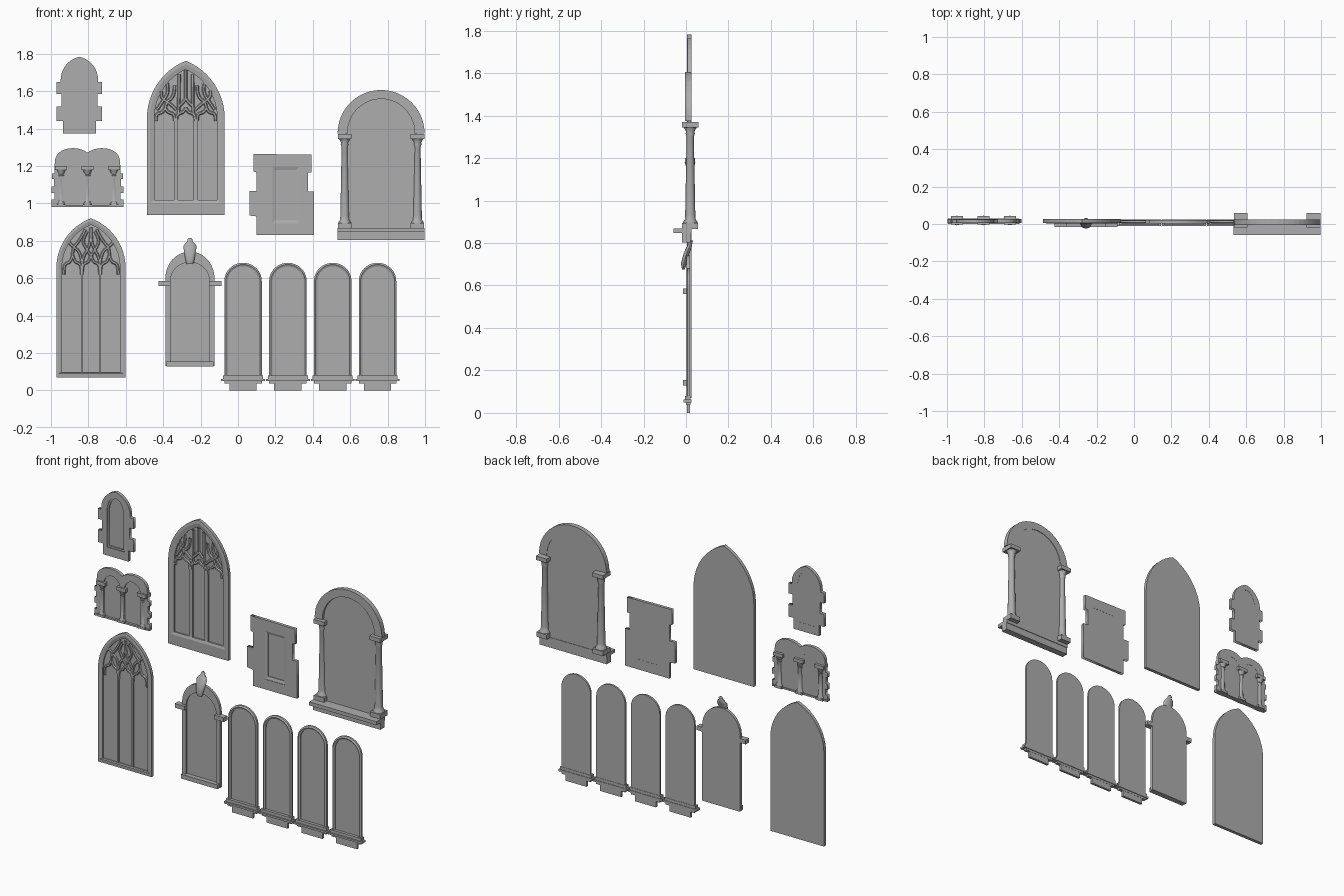
import bpy, bmesh
from math import pi, sin, cos, sqrt, atan2

cube = bpy.data.objects.get("Cube")
if cube:
    bpy.data.objects.remove(cube, do_unlink=True)

stone = bpy.data.materials.new("grey_stone")
stone.use_nodes = True
GREY = (0.42, 0.42, 0.42, 1)
stone.diffuse_color = GREY
stone.node_tree.nodes["Principled BSDF"].inputs["Base Color"].default_value = GREY


def add(name, mesh, smooth=False):
    mesh.materials.clear()
    mesh.materials.append(stone)
    ob = bpy.data.objects.new(name, mesh)
    bpy.context.collection.objects.link(ob)
    if smooth:
        bpy.ops.object.select_all(action='DESELECT')
        ob.select_set(True)
        bpy.context.view_layer.objects.active = ob
        bpy.ops.object.shade_smooth_by_angle(angle=0.7)
    return ob


def skin(name, rings, smooth=False):
    """Solid through rings of equal point count, capped at both ends."""
    bm = bmesh.new()
    loops = [[bm.verts.new(p) for p in ring] for ring in rings]
    n = len(loops[0])
    for a, b in zip(loops, loops[1:]):
        for i in range(n):
            j = (i + 1) % n
            bm.faces.new((a[i], a[j], b[j], b[i]))
    bm.faces.new(loops[0][::-1])
    bm.faces.new(loops[-1])
    bmesh.ops.recalc_face_normals(bm, faces=bm.faces)
    mesh = bpy.data.meshes.new(name)
    bm.to_mesh(mesh)
    bm.free()
    return add(name, mesh, smooth)


def loft(name, loops, smooth=False):
    """Stack of xz outlines, each at its own y."""
    return skin(name, [[(x, y, z) for x, z in o] for o, y in loops], smooth)


def rect(x0, x1, z0, z1):
    return [(x0, z0), (x1, z0), (x1, z1), (x0, z1)]


def box(name, cx, half, z0, z1, y0, y1):
    return loft(name, [(rect(cx - half, cx + half, z0, z1), y0),
                       (rect(cx - half, cx + half, z0, z1), y1)])


def arch(cx, half, z0, spring, top, pointed=False, n=12):
    """Outline with a straight foot and a round or pointed head."""
    h = top - spring
    pts = [(cx - half, z0), (cx + half, z0)]
    if not pointed:
        return pts + [(cx + half * cos(pi * i / (2 * n)), spring + h * sin(pi * i / (2 * n)))
                      for i in range(2 * n + 1)]
    r = (half * half + h * h) / (2 * half)
    end = atan2(h, r - half)
    side = [(half - r + r * cos(end * i / n), spring + r * sin(end * i / n)) for i in range(n + 1)]
    side[-1] = (0, top)
    return pts + [(cx + x, z) for x, z in side] + [(cx - x, z) for x, z in side[-2::-1]]


def from_curve(name, cu, y, smooth=False):
    tmp = bpy.data.objects.new(name + "_curve", cu)
    bpy.context.collection.objects.link(tmp)
    dg = bpy.context.evaluated_depsgraph_get()
    mesh = bpy.data.meshes.new_from_object(tmp.evaluated_get(dg))
    bpy.data.objects.remove(tmp, do_unlink=True)
    for v in mesh.vertices:
        x, up, depth = v.co
        v.co = (x, y - depth, up)
    return add(name, mesh, smooth)


def holed_slab(name, outlines, y0, y1):
    """Flat slab whose later outlines are openings."""
    cu = bpy.data.curves.new(name, 'CURVE')
    cu.dimensions, cu.fill_mode, cu.extrude = '2D', 'BOTH', (y1 - y0) / 2
    for o in outlines:
        sp = cu.splines.new('POLY')
        sp.points.add(len(o) - 1)
        for p, (x, z) in zip(sp.points, o):
            p.co = (x, z, 0, 1)
        sp.use_cyclic_u = True
    return from_curve(name, cu, (y0 + y1) / 2)


def tracery(name, cx, paths, r, y=0.012):
    """Rounded stone bars; every path is mirrored about cx."""
    cu = bpy.data.curves.new(name, 'CURVE')
    cu.dimensions, cu.bevel_depth, cu.bevel_resolution = '3D', r, 1
    for path in paths:
        for s in (1, -1):
            sp = cu.splines.new('NURBS')
            sp.points.add(len(path) - 1)
            for p, (x, z) in zip(sp.points, path):
                p.co = (cx + s * x, z, 0, 1)
            sp.order_u, sp.use_endpoint_u, sp.resolution_u = 3, True, 4
    return from_curve(name, cu, y, True)


def turned(name, x, y, profile, n=16):
    return skin(name, [[(x + r * cos(2 * pi * i / n), y + r * sin(2 * pi * i / n), z)
                        for i in range(n)] for r, z in profile], True)


def ogee(cx, half, z, rise):
    """Half of a light head, drawn on both sides of its own axis."""
    shape = [(1, 0), (1, 0.4), (0.75, 0.6), (0.25, 0.65), (0, 1)]
    return [[(cx + s * half * u, z + rise * v) for u, v in shape] for s in (1, -1)]


# Four round-headed lancets on stepped sills
for k in range(4):
    cx, tag = 0.027 + 0.2397 * k, f"lancet_{k + 1}"
    ring = [arch(cx, 0.1 - d, 0.07, 0.585, 0.682 - d) for d in (0, 0.009, 0.019)]
    loft(tag + "_panel", [(ring[0], 0.02), (ring[0], 0.008), (ring[1], 0.002),
                          (ring[2], 0.007), (ring[2], 0.013)])
    box(tag + "_plinth", cx, 0.107, 0.062, 0.08, -0.005, 0.022)
    box(tag + "_ledge", cx, 0.117, 0.05, 0.062, -0.012, 0.025)
    box(tag + "_step", cx, 0.1, 0.037, 0.05, 0.0, 0.021)
    box(tag + "_foot", cx, 0.073, 0.0, 0.037, 0.005, 0.02)

# Niche window with imposts and a carved keystone
cx = -0.257
outer, inner = arch(cx, 0.131, 0.13, 0.6, 0.742), arch(cx, 0.104, 0.155, 0.585, 0.685)
loft("niche_panel", [(outer, 0.02), (outer, 0.003), (inner, 0.003), (inner, 0.013)])
box("niche_sill", cx, 0.126, 0.128, 0.155, -0.015, 0.02)
for s in (1, -1):
    box("niche_impost", cx + s * 0.136, 0.033, 0.559, 0.585, -0.015, 0.02)
stations = [(0.675, 0.017, 0.006, -0.012), (0.70, 0.024, 0.013, -0.011), (0.735, 0.03, 0.014, -0.002),
            (0.77, 0.036, 0.013, 0.01), (0.785, 0.026, 0.012, 0.017), (0.797, 0.014, 0.009, 0.02),
            (0.808, 0.014, 0.009, 0.023), (0.815, 0.006, 0.005, 0.024)]
skin("niche_keystone", [[(cx + a * cos(pi * i / 6), y + b * sin(pi * i / 6), z) for i in range(12)]
                        for z, a, b, y in stations], True)

# Large round arch carried by two columns
cx = 0.765
sheet = arch(cx, 0.19, 0.86, 1.374, 1.58)
loft("portal_panel", [(sheet, 0.022), (sheet, 0.01)])
band = arch(cx, 0.2325, 0, 1.374, 1.606)[2:] + arch(cx, 0.18, 0, 1.374, 1.558)[:1:-1]
loft("portal_arch", [(band, 0.025), (band, -0.005)])
box("portal_base", cx, 0.2325, 0.803, 0.846, -0.02, 0.021)
box("portal_sill", cx, 0.2325, 0.846, 0.868, -0.058, 0.025)
for s in (1, -1):
    x = cx + s * 0.194
    turned("portal_column", x, 0.02, [(0.034, 0.89), (0.034, 0.9), (0.026, 0.91), (0.024, 0.93),
                                      (0.017, 1.3), (0.022, 1.315), (0.02, 1.325), (0.031, 1.345)])
    box("portal_column_base", x, 0.036, 0.866, 0.895, -0.018, 0.056)
    box("portal_capital", x, 0.037, 1.345, 1.37, -0.02, 0.058)

# Two three-light pointed windows: shared frame and mullions
def pointed_window(tag, cx, half, z0, spring, top, edge, foot, bay, mull, head):
    out = arch(cx, half, z0, spring, top, True)
    mid = arch(cx, half - edge * 0.4, z0 + foot * 0.8, spring, top - edge * 0.5, True)
    inn = arch(cx, half - edge, z0 + foot, spring, top - edge * 1.15, True)
    loft(tag + "_frame", [(out, 0.027), (out, 0.006), (mid, 0.004), (inn, 0.009), (inn, 0.018)])
    for s in (1, -1):
        box(tag + "_mullion", cx + s * bay / 2, mull, z0 + foot, head, 0.008, 0.02)


pointed_window("west_window", -0.786, 0.185, 0.07, 0.655, 0.92, 0.03, 0.026, 0.098, 0.005, 0.65)
bars = [p for c in (0, 0.098) for p in ogee(c, 0.047, 0.62, 0.1)]
bars += [[(0.049, 0.64), (0.049, 0.7), (0.02, 0.75), (0, 0.8), (0, 0.87)],
         [(0.049, 0.68), (0.055, 0.74), (0.1, 0.77), (0.125, 0.8)],
         [(0.098, 0.72), (0.1, 0.76), (0.06, 0.8), (0.03, 0.86)],
         [(0, 0.72), (0.035, 0.77), (0.045, 0.81), (0.02, 0.85)]]
tracery("west_window_tracery", -0.786, bars, 0.008, 0.014)

pointed_window("great_window", -0.279, 0.208, 0.937, 1.455, 1.762, 0.04, 0.08, 0.105, 0.012, 1.47)
bars = [p for c in (0, 0.11) for p in ogee(c, 0.05, 1.44, 0.07)]
bars += [[(0.04, 1.47), (0.036, 1.53), (0.036, 1.69)],
         [(0, 1.56), (0, 1.71)],
         [(0, 1.56), (0.018, 1.535), (0.036, 1.52)],
         [(0.11, 1.5), (0.11, 1.54), (0.06, 1.57), (0.06, 1.63)],
         [(0.05, 1.5), (0.08, 1.53), (0.14, 1.57), (0.13, 1.6)],
         [(0.155, 1.5), (0.12, 1.55), (0.09, 1.6), (0.1, 1.64)]]
tracery("great_window_tracery", -0.279, bars, 0.009, 0.012)

# Small lancet with quoins
cx = -0.848
steps = [(0.088, 1.373), (0.088, 1.44), (0.122, 1.44), (0.122, 1.518), (0.096, 1.518), (0.096, 1.585),
         (0.122, 1.585), (0.122, 1.65), (0.1, 1.65)]
head = arch(cx, 0.1, 0, 1.66, 1.783, True)[2:]
outline = [(cx + x, z) for x, z in steps] + head + [(cx - x, z) for x, z in steps[::-1]]
hole, pane = arch(cx, 0.06, 1.425, 1.65, 1.748), arch(cx, 0.05, 1.435, 1.65, 1.738)
holed_slab("quoin_lancet_wall", [outline, hole], 0.005, 0.025)
holed_slab("quoin_lancet_splay", [hole, pane], 0.009, 0.024)
loft("quoin_lancet_pane", [(hole, 0.024), (hole, 0.016)])

# Square window with uneven quoins
outline = [(0.1, 0.83), (0.406, 0.83), (0.406, 1.062), (0.374, 1.062), (0.374, 1.166), (0.393, 1.166),
           (0.393, 1.26), (0.083, 1.264), (0.083, 1.17), (0.1, 1.165), (0.1, 1.066), (0.061, 1.066),
           (0.061, 0.935), (0.1, 0.93)]
hole, pane = rect(0.184, 0.326, 0.893, 1.194), rect(0.2, 0.31, 0.912, 1.178)
holed_slab("square_window_wall", [outline, hole], 0.003, 0.022)
loft("square_window_pane", [(hole, 0.021), (hole, 0.006), (pane, 0.011), (pane, 0.016)])

# Twin-arched arcade with three columns
cx = -0.805
hump = [(0.077 + 0.098 * cos(t * pi / 14), 1.2 + 0.095 * sin(t * pi / 14) ** 0.65) for t in range(1, 14)]
hump = [p for p in hump if p[0] > 0.008] + [(0, 1.27)]
steps = [(0.178, 0.98), (0.192, 0.98), (0.192, 1.02), (0.176, 1.02), (0.176, 1.055), (0.192, 1.055),
         (0.192, 1.09), (0.18, 1.09), (0.18, 1.13), (0.19, 1.13), (0.19, 1.16), (0.176, 1.16),
         (0.176, 1.2)]
half = steps + hump
outline = [(cx + x, z) for x, z in half] + [(cx - x, z) for x, z in half[-2::-1]]
holes = [arch(cx + s * 0.071, 0.056, 0.99, 1.19, 1.25) for s in (1, -1)]
holed_slab("arcade_wall", [outline] + holes, 0.006, 0.026)
for h in holes:
    loft("arcade_panel", [(h, 0.025), (h, 0.014)])
box("arcade_sill", cx, 0.19, 0.98, 0.99, 0.0, 0.03)
for x in (cx - 0.142, cx, cx + 0.142):
    turned("arcade_column", x, 0.019, [(0.022, 0.99), (0.022, 1.0), (0.016, 1.01), (0.014, 1.14),
                                       (0.018, 1.15), (0.016, 1.155), (0.026, 1.18)], 12)
    box("arcade_capital", x, 0.032, 1.178, 1.2, -0.004, 0.042)
    box("arcade_column_base", x, 0.024, 0.98, 0.994, -0.003, 0.04)
